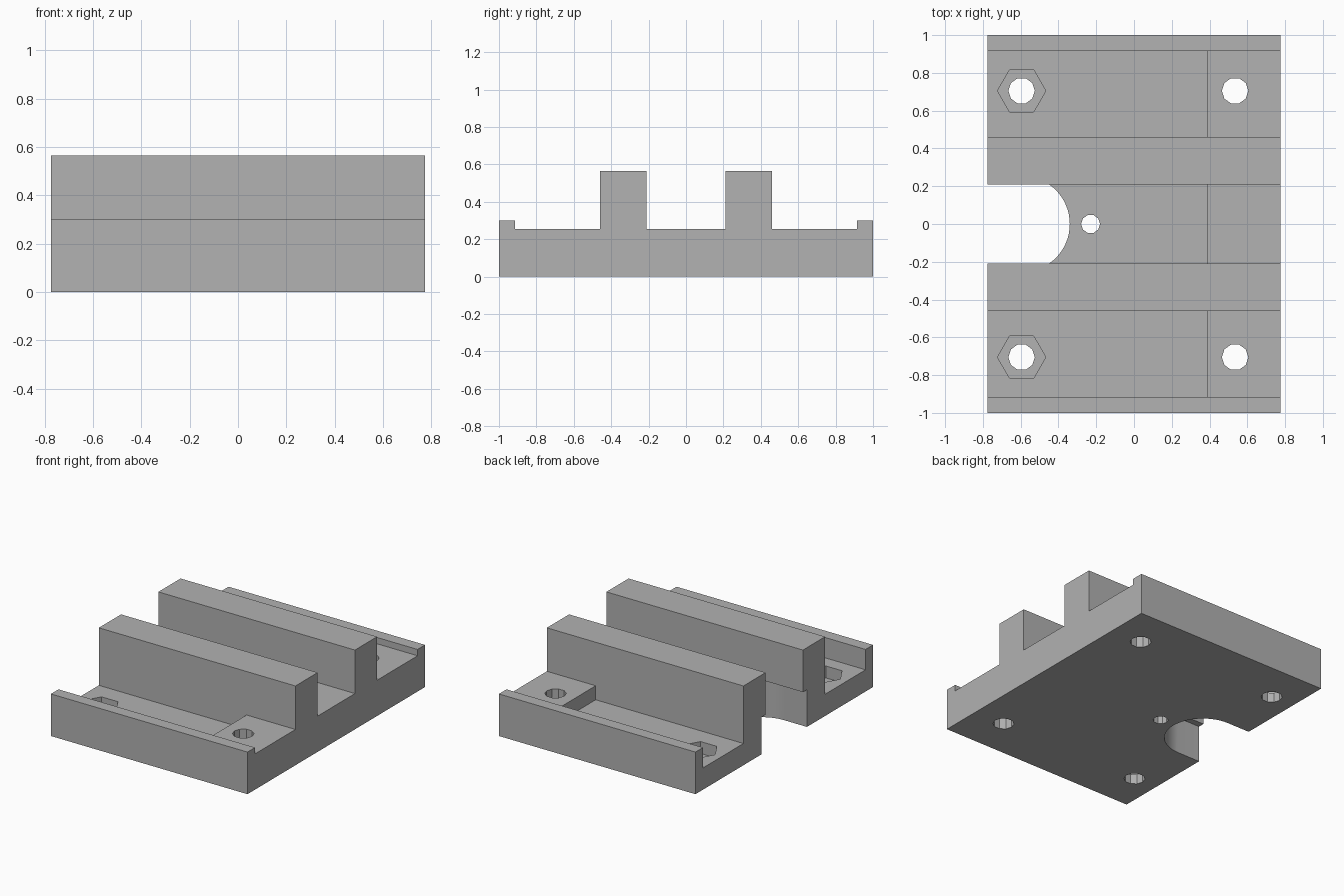
import bpy, bmesh, math
from mathutils import Vector

cube = bpy.data.objects.get("Cube")
if cube:
    bpy.data.objects.remove(cube, do_unlink=True)

HALF_X, HALF_Y, TOP = 0.775, 1.0, 0.565
LIP_Z, PAD_Z, FLOOR_Z, PAD_X = 0.30, 0.255, 0.155, 0.39
RAIL_IN, RAIL_OUT, LIP_IN = 0.21, 0.46, 0.915
HOLE_X, HOLE_Y = 0.535, 0.705
NUT_X = -0.595

grey = bpy.data.materials.new("plain_grey")
grey.use_nodes = True
colour = (0.445, 0.445, 0.445, 1)
grey.diffuse_color = colour
grey.node_tree.nodes["Principled BSDF"].inputs["Base Color"].default_value = colour


def prism(name, points, push):
    """Extrude a closed outline of 3D points along a vector."""
    bm = bmesh.new()
    face = bm.faces.new([bm.verts.new(p) for p in points])
    new = bmesh.ops.extrude_face_region(bm, geom=[face])["geom"]
    bmesh.ops.translate(bm, vec=Vector(push),
                        verts=[v for v in new if isinstance(v, bmesh.types.BMVert)])
    bmesh.ops.recalc_face_normals(bm, faces=bm.faces)
    mesh = bpy.data.meshes.new(name)
    bm.to_mesh(mesh)
    bm.free()
    mesh.materials.append(grey)
    obj = bpy.data.objects.new(name, mesh)
    bpy.context.collection.objects.link(obj)
    return obj


def box(name, x0, x1, y0, y1, z0, z1):
    return prism(name, [(x0, y0, z0), (x1, y0, z0), (x1, y1, z0), (x0, y1, z0)],
                 (0, 0, z1 - z0))


def bore(name, x, y, radius, sides, z0, z1):
    ring = [(x + radius * math.cos(math.tau * i / sides),
             y + radius * math.sin(math.tau * i / sides), z0) for i in range(sides)]
    return prism(name, ring, (0, 0, z1 - z0))


def channel(name, y0, y1):
    """Stepped trough: deep floor, with a raised pad at the +x end."""
    outline = [(-1, FLOOR_Z), (PAD_X, FLOOR_Z), (PAD_X, PAD_Z), (1, PAD_Z), (1, 1), (-1, 1)]
    return prism(name, [(x, y0, z) for x, z in outline], (0, y1 - y0, 0))


body = box("rail_mount_plate", -HALF_X, HALF_X, -HALF_Y, HALF_Y, 0, TOP)
cutters = [channel("middle_channel", -RAIL_IN, RAIL_IN)]

# Outer troughs, low lips and screw holes on both sides
for side, s in (("front", -1), ("back", 1)):
    cutters += [
        box(side + "_lip_cut", -1, 1, *sorted((s * 0.8, s * 1.2)), LIP_Z, 1),
        channel(side + "_trough", *sorted((s * RAIL_OUT, s * LIP_IN))),
        bore(side + "_nut_pocket", NUT_X, s * HOLE_Y, 0.128, 6, 0.07, 0.2),
        bore(side + "_nut_hole", NUT_X, s * HOLE_Y, 0.07, 10, -0.2, 0.4),
        bore(side + "_pad_hole", HOLE_X, s * HOLE_Y, 0.07, 10, -0.2, 0.4),
    ]

# Round-ended slot that undercuts the rails, and the small pin hole
arc = [(NUT_X + 0.255 * math.cos(a), 0.255 * math.sin(a), -0.2)
       for a in (math.pi * (i / 32 - 0.5) for i in range(33))]
cutters.append(prism("end_slot", arc + [(-1, 0.255, -0.2), (-1, -0.255, -0.2)],
                     (0, 0, 0.465)))
cutters.append(bore("pin_hole", -0.23, 0, 0.05, 10, -0.2, 0.4))

bpy.ops.object.select_all(action="DESELECT")
bpy.context.view_layer.objects.active = body
body.select_set(True)
for cutter in cutters:
    mod = body.modifiers.new(cutter.name, "BOOLEAN")
    mod.operation, mod.solver, mod.object = "DIFFERENCE", "EXACT", cutter
    bpy.ops.object.modifier_apply(modifier=mod.name)
    bpy.data.objects.remove(cutter, do_unlink=True)

bpy.ops.object.shade_smooth_by_angle(angle=math.radians(20))
